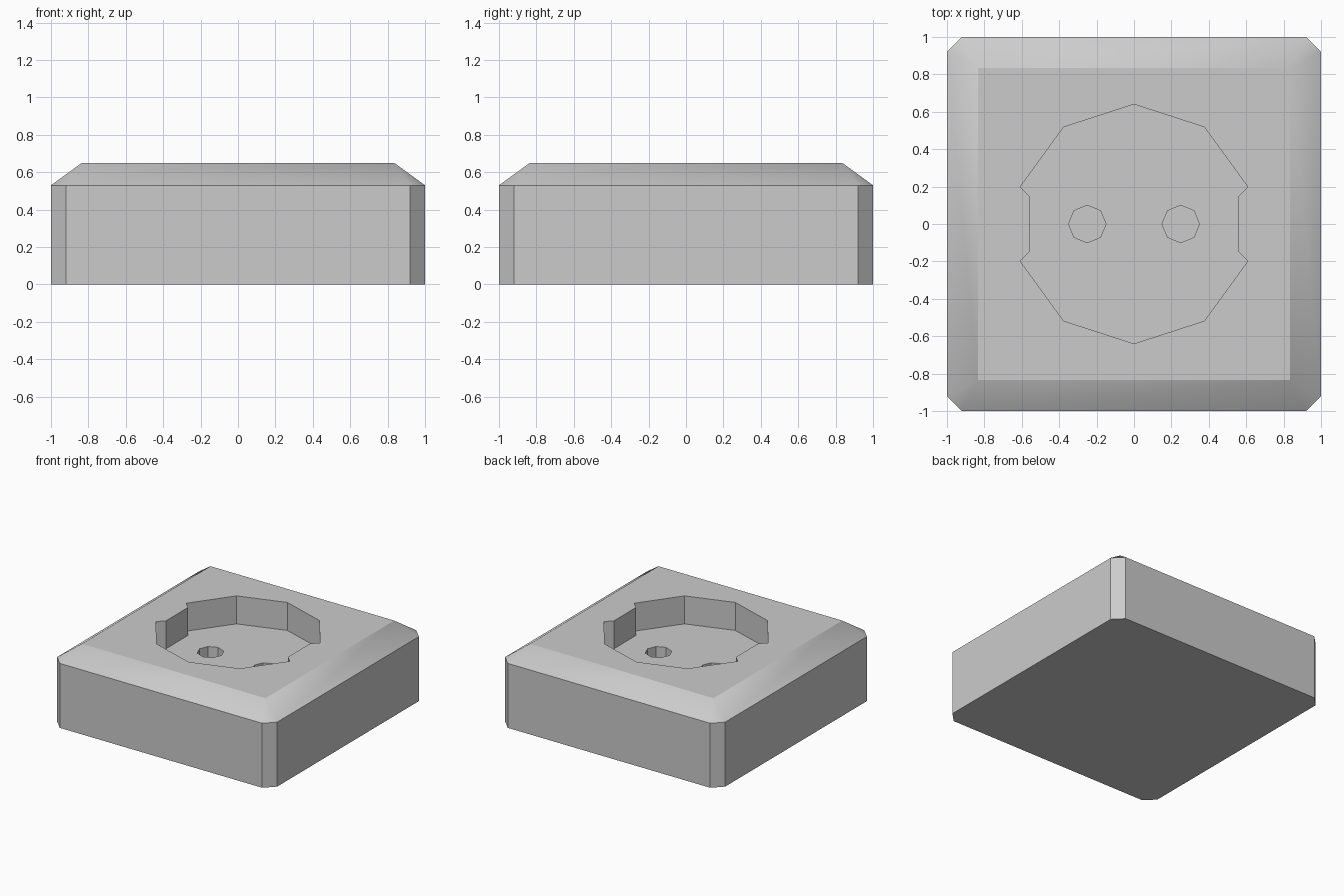
import bpy, math

if "Cube" in bpy.data.objects:
    bpy.data.objects.remove(bpy.data.objects["Cube"])

H, RIM, FLOOR, HOLE_BOTTOM = 0.65, 0.53, 0.42, 0.22


def mesh_object(name, verts, faces):
    me = bpy.data.meshes.new(name)
    me.from_pydata(verts, [], faces)
    me.update()
    ob = bpy.data.objects.new(name, me)
    bpy.context.collection.objects.link(ob)
    return ob


def prism(name, outline, z0, z1):
    n = len(outline)
    verts = [(x, y, z) for z in (z0, z1) for x, y in outline]
    faces = [tuple(reversed(range(n))), tuple(range(n, 2 * n))]
    faces += [(i, (i + 1) % n, n + (i + 1) % n, n + i) for i in range(n)]
    return mesh_object(name, verts, faces)


def ring(cx, r, n, start=0.0):
    return [(cx + r * math.cos(start + i * math.tau / n),
             r * math.sin(start + i * math.tau / n)) for i in range(n)]


# Housing: chamfered square, sloping up to a smaller square top
c, t = 0.92, 0.835
outline = [(1, -c), (1, c), (c, 1), (-c, 1), (-1, c), (-1, -c), (-c, -1), (c, -1)]
verts = [(x, y, z) for z in (0, RIM) for x, y in outline]
verts += [(t, -t, H), (t, t, H), (-t, t, H), (-t, -t, H)]
faces = [tuple(reversed(range(8))), (16, 17, 18, 19)]
faces += [(i, (i + 1) % 8, 8 + (i + 1) % 8, 8 + i) for i in range(8)]
for k in range(4):
    a, b, nxt = 8 + 2 * k, 9 + 2 * k, 8 + (2 * k + 2) % 8
    top, top_next = 16 + k, 16 + (k + 1) % 4
    faces += [(a, b, top_next, top), (b, nxt, top_next)]
housing = mesh_object("socket_housing", verts, faces)

# Plug recess: decagon with a key rib in place of each side wall
deca = ring(0, 0.64, 10, math.pi / 2)
recess = []
for i, p in enumerate(deca):
    q = deca[(i + 1) % 10]
    recess.append(p)
    if abs(p[0] - q[0]) < 1e-4:
        s = math.copysign(1, p[0])
        d = math.copysign(0.145, p[1])
        recess += [(0.555 * s, d), (0.555 * s, -d)]
cutters = [prism("recess_cutter", recess, FLOOR, H + 0.2)]

# Pin holes
for side in (-1, 1):
    cutters.append(prism("pin_hole_cutter", ring(0.25 * side, 0.1, 8),
                         HOLE_BOTTOM, FLOOR + 0.1))

bpy.context.view_layer.objects.active = housing
for cutter in cutters:
    cutter.hide_render = True
    mod = housing.modifiers.new("cut", 'BOOLEAN')
    mod.operation, mod.solver, mod.object = 'DIFFERENCE', 'EXACT', cutter
    bpy.ops.object.modifier_apply(modifier=mod.name)
    bpy.data.objects.remove(cutter)

# Soft corners on the sloped border only
bpy.ops.object.select_all(action='DESELECT')
housing.select_set(True)
bpy.ops.object.shade_smooth_by_angle(angle=math.radians(30))
